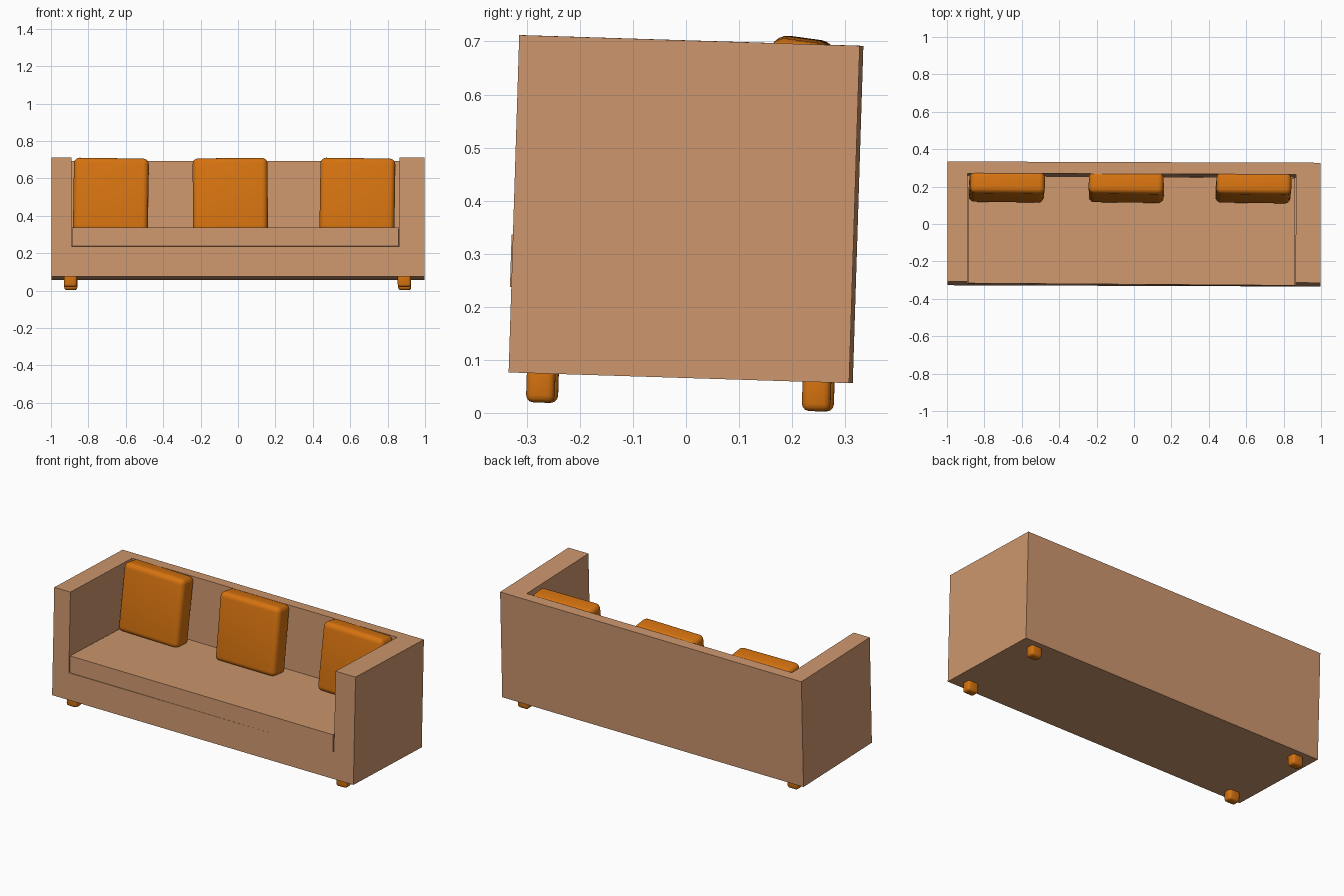
import bpy, bmesh
from math import radians
from mathutils import Matrix, Euler

if "Cube" in bpy.data.objects:
    bpy.data.objects.remove(bpy.data.objects["Cube"])

# The whole sofa rests slightly pitched and yawed
SOFA = Matrix.Translation((0, 0, 0.384)) @ Euler((radians(-1.8), 0, radians(-0.2))).to_matrix().to_4x4()


def material(name, color):
    m = bpy.data.materials.new(name)
    m.diffuse_color = (*color, 1)
    m.use_nodes = True
    m.node_tree.nodes["Principled BSDF"].inputs["Base Color"].default_value = m.diffuse_color
    return m


TAN = material("tan_fabric", (0.61, 0.31, 0.155))
ORANGE = material("orange", (0.67, 0.17, 0.005))


def box(name, lo, hi, mat=None, bevel=0, segments=3, rot=(0, 0, 0)):
    """Box between two corners in the sofa frame, turned about its centre."""
    size = [b - a for a, b in zip(lo, hi)]
    mid = [(a + b) / 2 for a, b in zip(lo, hi)]
    bm = bmesh.new()
    bmesh.ops.create_cube(bm, size=1)
    bmesh.ops.scale(bm, vec=size, verts=bm.verts)
    me = bpy.data.meshes.new(name)
    bm.to_mesh(me)
    bm.free()
    ob = bpy.data.objects.new(name, me)
    bpy.context.collection.objects.link(ob)
    turn = Euler([radians(a) for a in rot]).to_matrix().to_4x4()
    ob.matrix_world = SOFA @ Matrix.Translation(mid) @ turn
    if mat:
        me.materials.append(mat)
    if bevel:
        mod = ob.modifiers.new("Bevel", 'BEVEL')
        mod.width = bevel
        mod.segments = segments
        for p in me.polygons:
            p.use_smooth = True
    return ob


# Frame: solid block with the seating space cut out of front and top
frame = box("sofa_frame", (-0.997, -0.321, -0.318), (0.997, 0.321, 0.318), TAN)
cutter = box("seating_cutter", (-0.89, -0.5, -0.158), (0.865, 0.258, 0.5))
cutter.hide_render = True
cutter.hide_viewport = True
cut = frame.modifiers.new("Cut", 'BOOLEAN')
cut.operation = 'DIFFERENCE'
cut.solver = 'EXACT'
cut.object = cutter

# Seat cushion
box("seat", (-0.885, -0.321, -0.157), (0.86, 0.254, -0.058), TAN, rot=(0, 0, -0.2))

# Leaning back pillows
for i, (x, tilt) in enumerate([(-0.68, 0.8), (-0.042, -0.3), (0.638, 0.8)]):
    box(f"pillow_{i + 1}", (x - 0.2, 0.133, -0.07), (x + 0.2, 0.25, 0.328),
        ORANGE, 0.03, 5, (-6, tilt, -0.5))

# Feet
for x in (-0.895, 0.89):
    for y, side in ((-0.26, "front"), (0.26, "back")):
        box(f"{side}_foot_{'left' if x < 0 else 'right'}", (x - 0.035, y - 0.027, -0.373),
            (x + 0.035, y + 0.027, -0.29), ORANGE, 0.014, 3)
